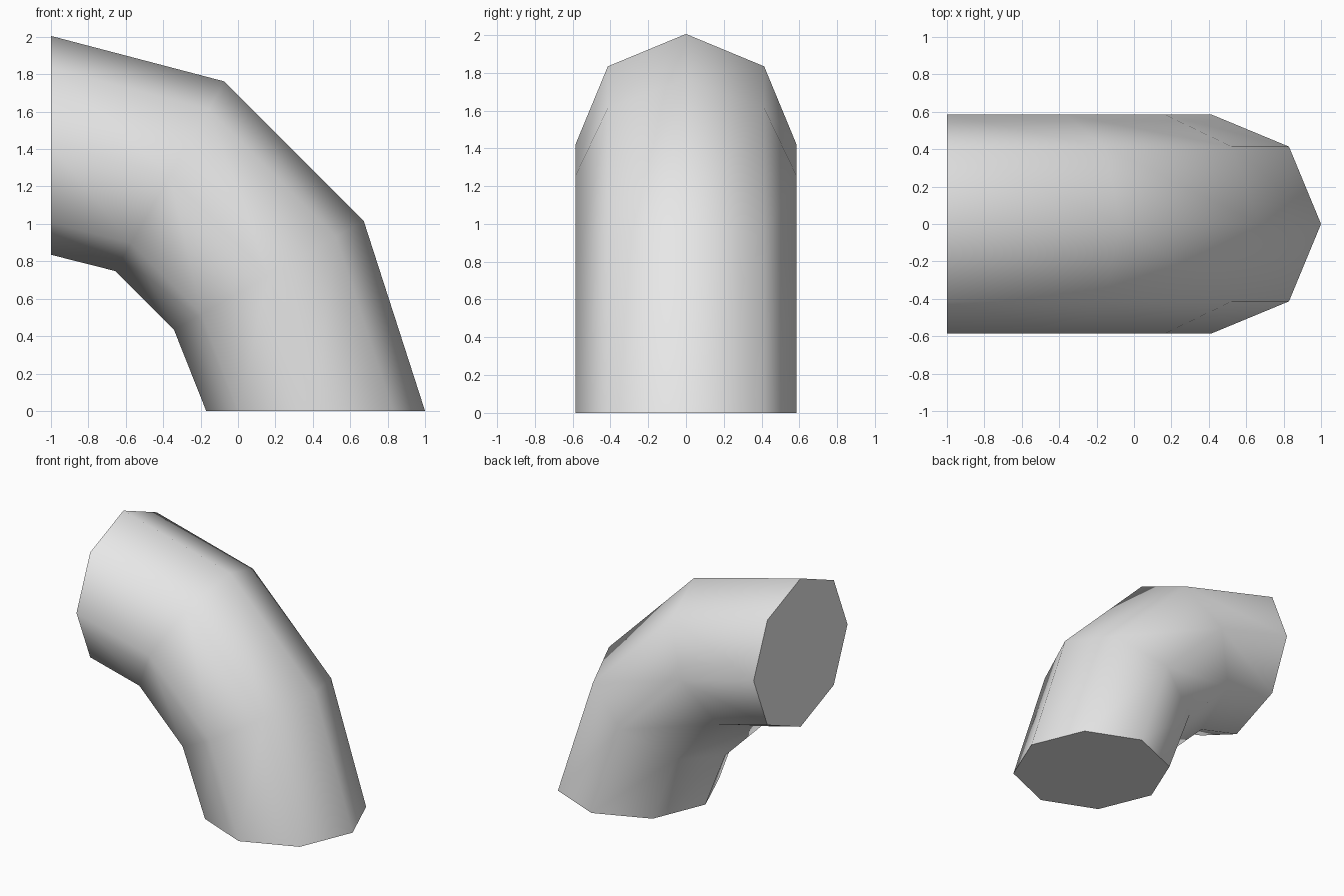
import bpy, bmesh
from math import radians
from mathutils import Matrix

cube = bpy.data.objects.get("Cube")
if cube:
    bpy.data.objects.remove(cube, do_unlink=True)

SIDES, RADIUS = 8, 0.585
# Cross-sections along the bend: centre x, centre z, tilt in degrees
STATIONS = [(0.415, 0, 0), (0.165, 0.725, 30), (-0.365, 1.255, 60), (-1, 1.42, 90)]

grey = bpy.data.materials.new("light grey")
grey.use_nodes = True
colour = (0.8, 0.8, 0.8, 1)
grey.diffuse_color = colour
grey.node_tree.nodes["Principled BSDF"].inputs["Base Color"].default_value = colour

# Octagonal rings swept around the bend
bm = bmesh.new()
rings = []
for x, z, tilt in STATIONS:
    place = Matrix.Translation((x, 0, z)) @ Matrix.Rotation(radians(-tilt), 4, 'Y')
    ring = bmesh.ops.create_circle(bm, segments=SIDES, radius=RADIUS, matrix=place)
    rings.append(ring["verts"])

# Pipe walls
for low, high in zip(rings, rings[1:]):
    for i in range(SIDES):
        j = (i + 1) % SIDES
        bm.faces.new((low[i], low[j], high[j], high[i]))

# Flat end caps
bm.faces.new(rings[0])
bm.faces.new(rings[-1])
bmesh.ops.recalc_face_normals(bm, faces=bm.faces)

mesh = bpy.data.meshes.new("pipe_elbow")
bm.to_mesh(mesh)
bm.free()
mesh.materials.append(grey)
pipe = bpy.data.objects.new("pipe_elbow", mesh)
bpy.context.collection.objects.link(pipe)

# Smooth walls with crisp end rims
bpy.ops.object.select_all(action='DESELECT')
pipe.select_set(True)
bpy.context.view_layer.objects.active = pipe
bpy.ops.object.shade_smooth_by_angle(angle=radians(60))
